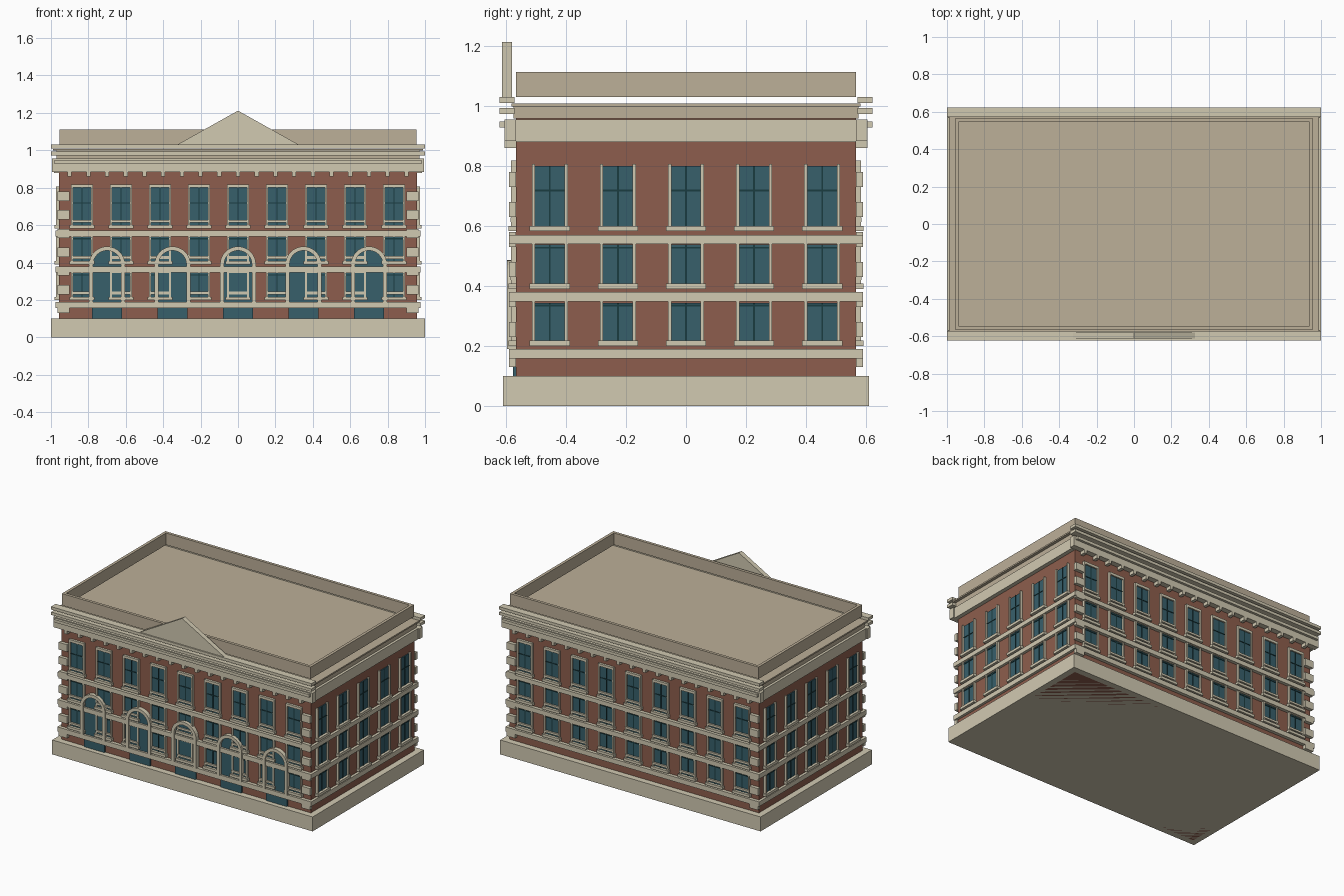
import bpy, bmesh, math
from mathutils import Matrix

if "Cube" in bpy.data.objects:
    bpy.data.objects.remove(bpy.data.objects["Cube"])


def material(name, r, g, b):
    m = bpy.data.materials.new(name)
    m.diffuse_color = [(c / 255) ** 2.2 for c in (r, g, b)] + [1]
    m.use_nodes = True
    m.node_tree.nodes["Principled BSDF"].inputs["Base Color"].default_value = m.diffuse_color
    return m


BRICK = material("brick", 140, 94, 78)
STONE = material("stone", 208, 200, 176)
TAN = material("roof_tan", 187, 174, 151)
GLASS = material("glass", 58, 96, 107)
DARK = material("mullion", 32, 62, 66)


def finish(name, bm, mat):
    bmesh.ops.recalc_face_normals(bm, faces=bm.faces)
    me = bpy.data.meshes.new(name)
    bm.to_mesh(me)
    bm.free()
    me.materials.append(mat)
    ob = bpy.data.objects.new(name, me)
    bpy.context.collection.objects.link(ob)
    return ob


def boxes(name, mat, items):
    """One object from boxes given as (x0, x1, y0, y1, z0, z1)."""
    bm = bmesh.new()
    for x0, x1, y0, y1, z0, z1 in items:
        mtx = Matrix.Translation(((x0 + x1) / 2, (y0 + y1) / 2, (z0 + z1) / 2))
        mtx = mtx @ Matrix.Diagonal((x1 - x0, y1 - y0, z1 - z0, 1))
        bmesh.ops.create_cube(bm, size=1, matrix=mtx)
    return finish(name, bm, mat)


def prism(name, mat, outlines, y0, y1):
    """Extrude (x, z) outlines from y0 to y1."""
    bm = bmesh.new()
    for pts in outlines:
        f = bm.faces.new([bm.verts.new((x, y0, z)) for x, z in pts])
        r = bmesh.ops.extrude_face_region(bm, geom=[f])
        vs = [v for v in r["geom"] if isinstance(v, bmesh.types.BMVert)]
        bmesh.ops.translate(bm, verts=vs, vec=(0, y1 - y0, 0))
    return finish(name, bm, mat)


def front_back(items):
    return items + [(a, b, -d, -c, e, f) for a, b, c, d, e, f in items]


def left_right(items):
    return items + [(-b, -a, c, d, e, f) for a, b, c, d, e, f in items]


W, D = 0.957, 0.567          # half size of the brick body

# main masses
boxes("base", STONE, [(-1, 1, -0.61, 0.61, 0, 0.1)])
boxes("brick_body", BRICK, [(-W, W, -D, D, 0.0, 0.957)])
boxes("roof_slab", TAN, [(-0.97, 0.97, -0.575, 0.575, 0.957, 0.998),
                         (-0.99, 0.99, -0.582, 0.582, 0.998, 1.008)])

# parapet, a hollow frame floating just above the slab
boxes("parapet", TAN, left_right([(0.935, 0.955, -D, D, 1.03, 1.112)]) +
      front_back([(-0.935, 0.935, -D, -0.547, 1.03, 1.112)]))

# string courses round the building
bands = [(0.157, 0.19), (0.348, 0.38), (0.54, 0.57)]
boxes("bands_front_back", STONE, front_back(
    [(-0.975, 0.975, -0.59, -D, a, b) for a, b in bands]))
boxes("bands_sides", STONE, left_right(
    [(W, 0.975, -D, D, a, b) for a, b in bands]))

# frieze, cornice ledges and dentils
boxes("frieze", STONE, front_back([(-0.995, 0.995, -0.605, -D, 0.883, 0.955)]) +
      left_right([(W, 0.985, -D, D, 0.88, 0.955)]))
boxes("cornice_ledges", STONE, front_back(
    [(-w, w, -0.622, -0.572, z - 0.01, z + 0.01)
     for w, z in ((0.98, 0.938), (1, 0.983), (1, 1.02))]))
boxes("dentils", STONE, front_back(
    [(x - 0.011, x + 0.011, -0.605, -D, 0.86, 0.883)
     for x in [0.1 * i - 0.9 for i in range(19)]]))

# corner quoins on the front and back
boxes("quoins", STONE, left_right(front_back(
    [(0.9, 0.965, -0.59, -D, 0.13 + 0.1 * i, 0.18 + 0.1 * i) for i in range(7)])))

# windows: (glass bottom, glass top, transom height)
rows = [(0.217, 0.343, 0.334), (0.407, 0.537, 0.527), (0.6, 0.8, 0.718)]


def window_parts(u, row, front):
    """Rectangles (u0, u1, outward depth, z0, z1) for one window."""
    z0, z1, zt = rows[row]
    glass = [(u - 0.05, u + 0.05, 0.006, z0, z1)]
    bars = [(u - 0.003, u + 0.003, 0.009, z0, z1),
            (u - 0.05, u + 0.05, 0.009, zt - 0.003, zt + 0.003)]
    trim = [(u - 0.06, u - 0.049, 0.016, z0, z1 + 0.006),
            (u + 0.049, u + 0.06, 0.016, z0, z1 + 0.006),
            (u - 0.067, u + 0.067, 0.024, z0 - 0.018, z0)]
    if front:
        trim.append((u - 0.06, u + 0.06, 0.016, z1, z1 + 0.018 if row == 2 else z1 + 0.005))
        trim.append((u - 0.06, u + 0.06, 0.018, z0 + 0.013, z0 + 0.027))
    return glass, bars, trim


for k, (name, mat) in enumerate((("window_glass", GLASS), ("window_mullions", DARK),
                                 ("window_trim", STONE))):
    fb, lr = [], []
    for row in range(3):
        for i in range(-4, 5):
            fb += [(a, b, -D - d, -D, e, f)
                   for a, b, d, e, f in window_parts(0.2085 * i, row, True)[k]]
        for i in range(-2, 3):
            lr += [(W, W + d, a, b, e, f)
                   for a, b, d, e, f in window_parts(0.227 * i, row, False)[k]]
    boxes(name + "_front_back", mat, front_back(fb))
    boxes(name + "_sides", mat, left_right(lr))

# ground floor arches on the front
arch_x = [-0.7, -0.35, 0, 0.35, 0.7]
SPRING, N = 0.39, 16


def arc(cx, r, flip=False):
    pts = [(cx + r * math.cos(math.pi * i / N), SPRING + r * math.sin(math.pi * i / N))
           for i in range(N + 1)]
    return pts[::-1] if flip else pts


def arch_frame(cx, ro, ri, z0):
    return ([(cx + ro, z0)] + arc(cx, ro) + [(cx - ro, z0), (cx - ri, z0)] +
            arc(cx, ri, True) + [(cx + ri, z0)])


prism("arch_glass", GLASS,
      [[(x + 0.08, 0.1)] + arc(x, 0.08) + [(x - 0.08, 0.1)] for x in arch_x],
      -D - 0.010, -D)
prism("arch_surrounds", STONE, [arch_frame(x, 0.096, 0.074, 0.19) for x in arch_x],
      -0.597, -D)

# pediment above the front cornice
prism("pediment", STONE, [[(-0.325, 1.03), (0.325, 1.03), (0, 1.212)]], -0.613, -0.58)
